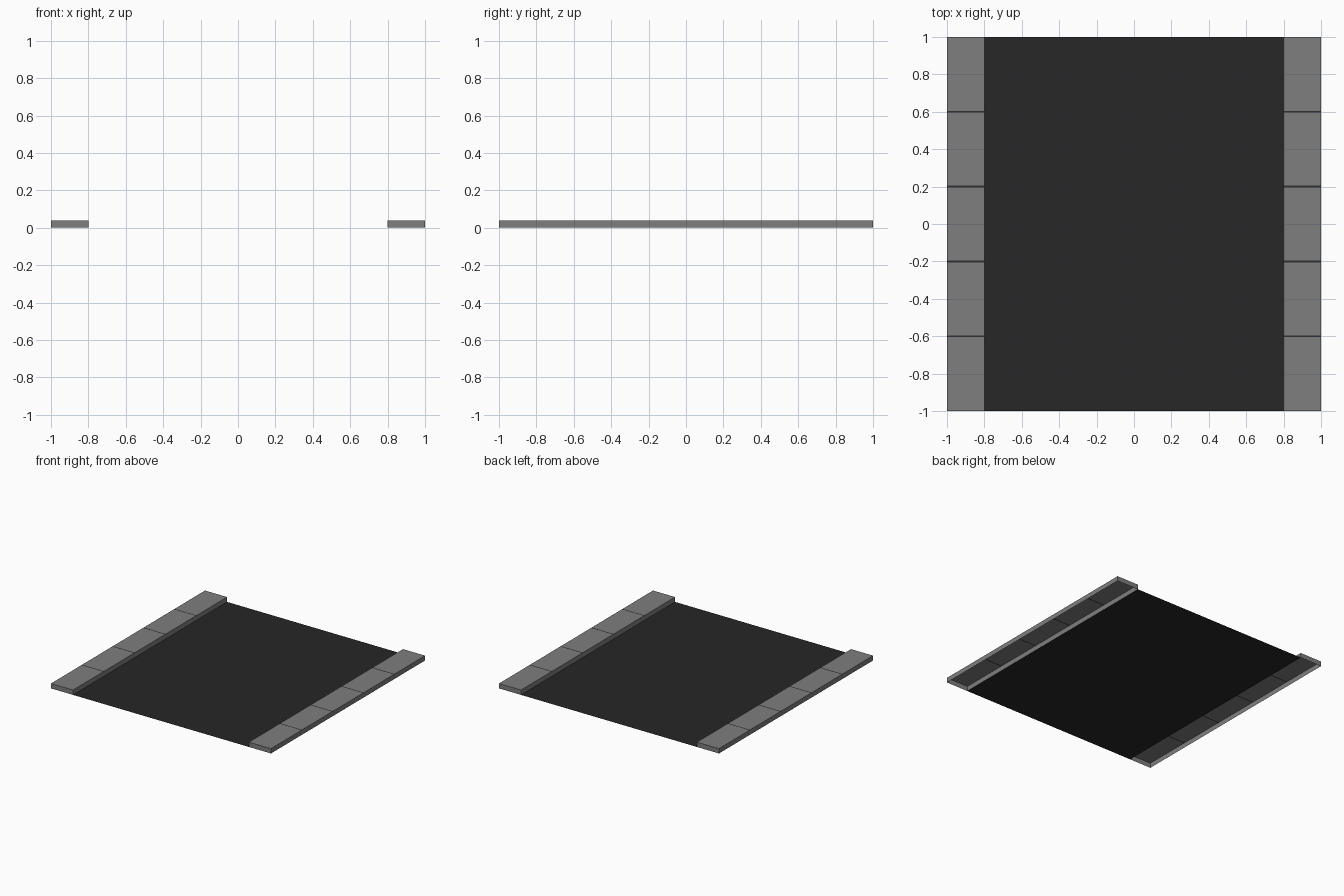
import bpy, bmesh

if "Cube" in bpy.data.objects:
    bpy.data.objects.remove(bpy.data.objects["Cube"])

ROAD_HALF, OUTER, HALF_LEN, CURB_H = 0.8, 1.0, 1.0, 0.04
SEAM_HALF = 0.005


def material(name, value):
    mat = bpy.data.materials.new(name)
    mat.diffuse_color = (value, value, value, 1)
    mat.use_nodes = True
    mat.node_tree.nodes["Principled BSDF"].inputs["Base Color"].default_value = mat.diffuse_color
    return mat


asphalt = material("asphalt", 0.02)
concrete = material("concrete", 0.21)
joint = material("joint", 0.03)


def make_object(name, bm, mats):
    mesh = bpy.data.meshes.new(name)
    bm.to_mesh(mesh)
    bm.free()
    for m in mats:
        mesh.materials.append(m)
    obj = bpy.data.objects.new(name, mesh)
    bpy.context.collection.objects.link(obj)
    return obj


def quad(bm, pts, mat=0):
    face = bm.faces.new([bm.verts.new(p) for p in pts])
    face.material_index = mat


# Road surface: a single flat sheet between the curbs
bm = bmesh.new()
quad(bm, [(-ROAD_HALF, -HALF_LEN, 0), (ROAD_HALF, -HALF_LEN, 0),
          (ROAD_HALF, HALF_LEN, 0), (-ROAD_HALF, HALF_LEN, 0)])
make_object("road_surface", bm, [asphalt])


# Sidewalk: shell open underneath, slabs on top divided by thin dark joints
def sidewalk(name, x0, x1):
    bm = bmesh.new()
    cuts = [-HALF_LEN]
    for y in (-0.6, -0.2, 0.2, 0.6):
        cuts += [y - SEAM_HALF, y + SEAM_HALF]
    cuts.append(HALF_LEN)
    for i, (a, b) in enumerate(zip(cuts, cuts[1:])):
        quad(bm, [(x0, a, CURB_H), (x1, a, CURB_H),
                  (x1, b, CURB_H), (x0, b, CURB_H)], i % 2)
    # curb walls around the rim
    rim = [(x0, -HALF_LEN), (x1, -HALF_LEN), (x1, HALF_LEN), (x0, HALF_LEN)]
    for (ax, ay), (bx, by) in zip(rim, rim[1:] + rim[:1]):
        quad(bm, [(ax, ay, 0), (bx, by, 0), (bx, by, CURB_H), (ax, ay, CURB_H)])
    bmesh.ops.remove_doubles(bm, verts=bm.verts, dist=1e-5)
    return make_object(name, bm, [concrete, joint])


sidewalk("left_sidewalk", -OUTER, -ROAD_HALF)
sidewalk("right_sidewalk", ROAD_HALF, OUTER)
